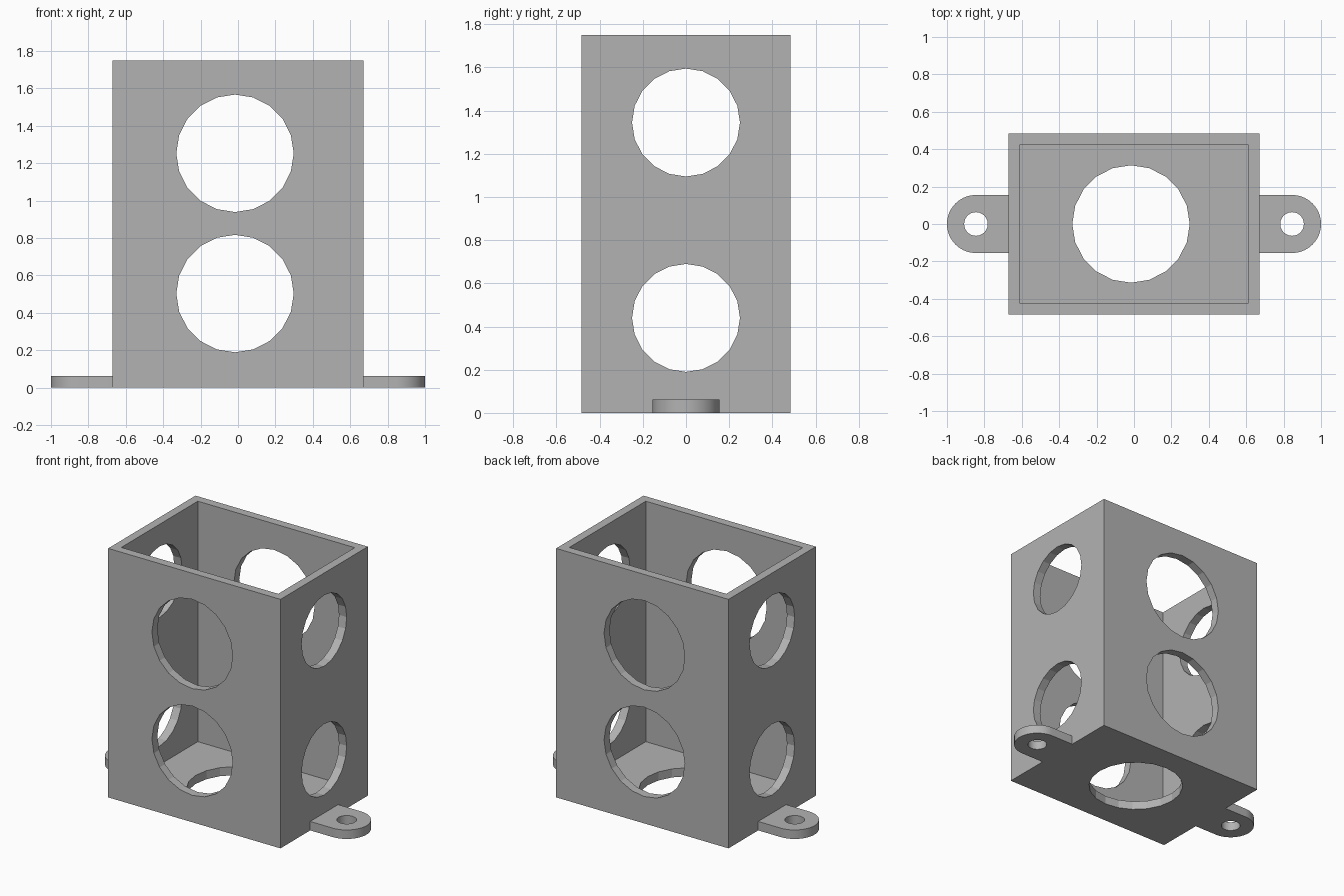
import bpy
import bmesh
from math import radians, pi
from mathutils import Matrix

cube = bpy.data.objects.get("Cube")
if cube:
    bpy.data.objects.remove(cube, do_unlink=True)

# Overall dimensions
HALF_X, HALF_Y, HEIGHT = 0.67, 0.485, 1.75
WALL = 0.06
TAB_X, TAB_R, TAB_H = 0.845, 0.155, 0.063

grey = bpy.data.materials.new("plain grey")
grey.use_nodes = True
colour = (0.45, 0.45, 0.45, 1)
grey.diffuse_color = colour
grey.node_tree.nodes["Principled BSDF"].inputs["Base Color"].default_value = colour


def make(name, bm):
    mesh = bpy.data.meshes.new(name)
    bm.to_mesh(mesh)
    bm.free()
    mesh.materials.append(grey)
    obj = bpy.data.objects.new(name, mesh)
    bpy.context.collection.objects.link(obj)
    return obj


def box(name, x0, x1, y0, y1, z0, z1):
    bm = bmesh.new()
    place = Matrix.Translation(((x0 + x1) / 2, (y0 + y1) / 2, (z0 + z1) / 2))
    size = Matrix.Diagonal((x1 - x0, y1 - y0, z1 - z0, 1))
    bmesh.ops.create_cube(bm, size=1, matrix=place @ size)
    return make(name, bm)


def cylinder(name, centre, radius, depth, axis="Z", sides=20):
    bm = bmesh.new()
    turn = {"X": Matrix.Rotation(pi / 2, 4, "Y"),
            "Y": Matrix.Rotation(pi / 2, 4, "X"),
            "Z": Matrix.Identity(4)}[axis]
    bmesh.ops.create_cone(bm, cap_ends=True, segments=sides, radius1=radius,
                          radius2=radius, depth=depth,
                          matrix=Matrix.Translation(centre) @ turn)
    return make(name, bm)


def combine(target, tool, operation):
    mod = target.modifiers.new(tool.name, "BOOLEAN")
    mod.object, mod.operation, mod.solver = tool, operation, "EXACT"
    bpy.context.view_layer.objects.active = target
    bpy.ops.object.modifier_apply(modifier=mod.name)
    bpy.data.objects.remove(tool, do_unlink=True)


# Open-topped box
body = box("open_box_with_tabs", -HALF_X, HALF_X, -HALF_Y, HALF_Y, 0, HEIGHT)

# Rounded mounting tabs with screw holes
for side in (-1, 1):
    inner, outer = sorted((side * (HALF_X - 0.03), side * TAB_X))
    tab = box("mounting_tab", inner, outer, -TAB_R, TAB_R, 0, TAB_H)
    end = cylinder("tab_end", (side * TAB_X, 0, TAB_H / 2), TAB_R, TAB_H, sides=64)
    combine(tab, end, "UNION")
    combine(body, tab, "UNION")
    screw = cylinder("screw_hole", (side * TAB_X, 0, 0), 0.063, 0.5, sides=40)
    combine(body, screw, "DIFFERENCE")

# Hollow interior
cavity = box("cavity", WALL - HALF_X, HALF_X - WALL, WALL - HALF_Y, HALF_Y - WALL,
             WALL, HEIGHT + 0.2)
combine(body, cavity, "DIFFERENCE")

# Large holes through front and back, smaller ones through the sides
for z in (0.503, 1.253):
    combine(body, cylinder("front_hole", (-0.016, 0, z), 0.314, 2, "Y"), "DIFFERENCE")
for z in (0.44, 1.345):
    combine(body, cylinder("side_hole", (0, 0, z), 0.25, 3, "X"), "DIFFERENCE")

# Floor hole
combine(body, cylinder("floor_hole", (-0.016, 0, 0), 0.314, 0.3), "DIFFERENCE")

# Smooth only the finely rounded tabs
bpy.ops.object.select_all(action="DESELECT")
body.select_set(True)
bpy.context.view_layer.objects.active = body
bpy.ops.object.shade_smooth_by_angle(angle=radians(12))
